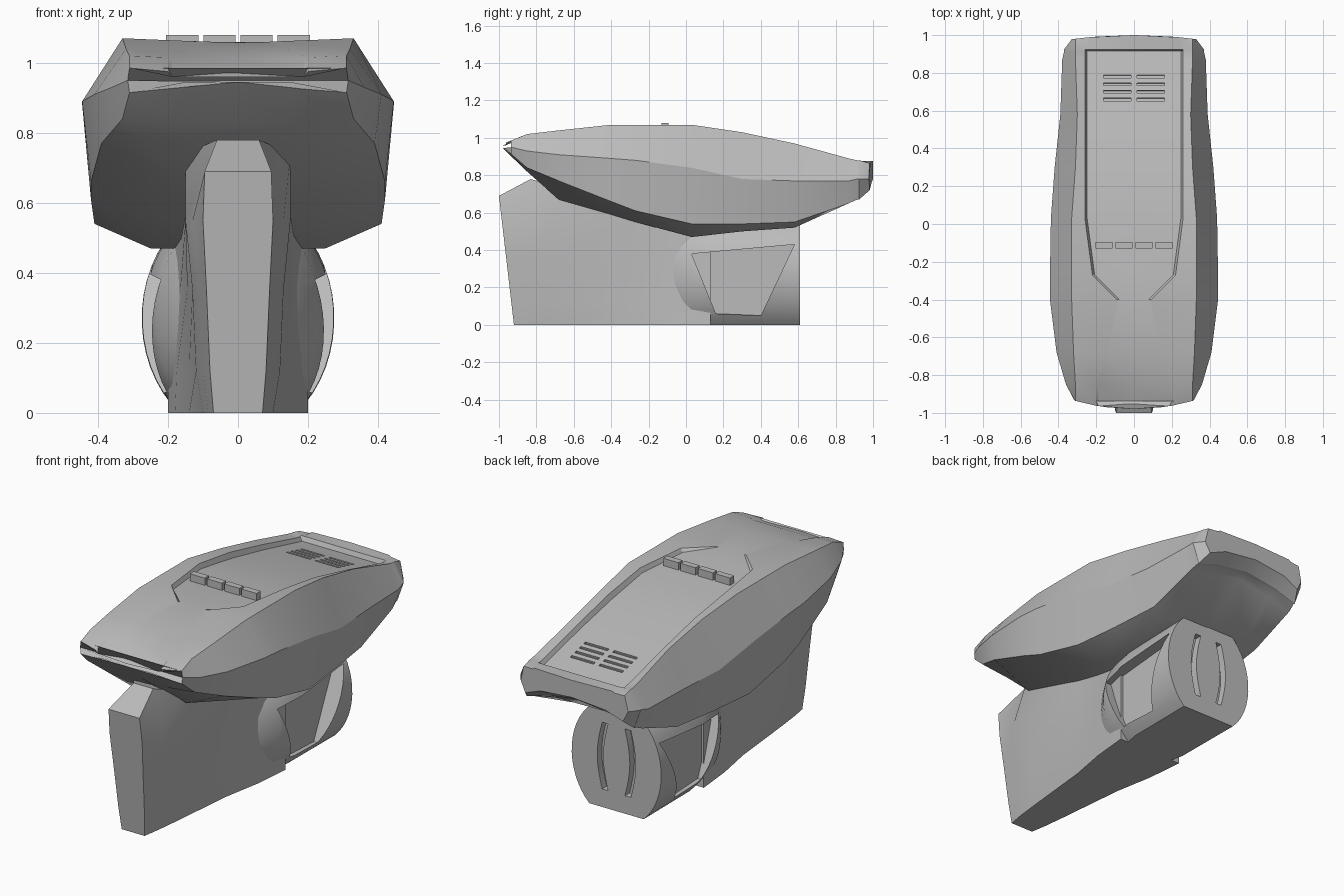
import bpy, bmesh, math
from mathutils import Matrix

cube = bpy.data.objects.get("Cube")
if cube:
    bpy.data.objects.remove(cube, do_unlink=True)

grey = bpy.data.materials.new("hull grey")
grey.use_nodes = True
colour = (0.5, 0.5, 0.5, 1)
grey.diffuse_color = colour
grey.node_tree.nodes["Principled BSDF"].inputs["Base Color"].default_value = colour


def finish(name, bm):
    """Turn a bmesh into a named object in the scene."""
    bmesh.ops.recalc_face_normals(bm, faces=bm.faces)
    mesh = bpy.data.meshes.new(name)
    bm.to_mesh(mesh)
    bm.free()
    mesh.materials.append(grey)
    obj = bpy.data.objects.new(name, mesh)
    bpy.context.collection.objects.link(obj)
    return obj


def loft(name, halves):
    """Skin mirrored half sections, each running bottom centre to top centre."""
    bm = bmesh.new()
    rings = []
    for half in halves:
        mirrored = [(-x, y, z) for x, y, z in half[-2:0:-1]]
        rings.append([bm.verts.new(p) for p in half + mirrored])
    for a, b in zip(rings, rings[1:]):
        count = len(a)
        for i in range(count):
            j = (i + 1) % count
            bm.faces.new((a[i], a[j], b[j], b[i]))
    bm.faces.new(rings[0])
    bm.faces.new(rings[-1])
    return finish(name, bm)


def add_prism(bm, start, offset):
    """Add a solid made by moving a polygon along an offset."""
    end = [tuple(c + d for c, d in zip(p, offset)) for p in start]
    a = [bm.verts.new(p) for p in start]
    b = [bm.verts.new(p) for p in end]
    bm.faces.new(a)
    bm.faces.new(b)
    for i in range(len(a)):
        j = (i + 1) % len(a)
        bm.faces.new((a[i], a[j], b[j], b[i]))


def add_box(bm, centre, size, tilt=0):
    matrix = (Matrix.Translation(centre) @ Matrix.Rotation(tilt, 4, "X")
              @ Matrix.Diagonal((*size, 1)))
    bmesh.ops.create_cube(bm, size=1, matrix=matrix)


def cut(target, bm):
    """Carve a helper solid out of the target, then remove the helper."""
    cutter = finish("cutter", bm)
    cutter.hide_render = True
    mod = target.modifiers.new("cut", "BOOLEAN")
    mod.operation = "DIFFERENCE"
    mod.solver = "EXACT"
    mod.object = cutter
    bpy.context.view_layer.objects.active = target
    bpy.ops.object.modifier_apply(modifier=mod.name)
    bpy.data.objects.remove(cutter, do_unlink=True)


def smooth(obj, degrees):
    bpy.ops.object.select_all(action="DESELECT")
    obj.select_set(True)
    bpy.context.view_layer.objects.active = obj
    bpy.ops.object.shade_smooth_by_angle(angle=math.radians(degrees))


# Upper pod: belly height, inner belly, lower edge, flank, shoulder, rim, deck height
def pod_section(y, belly, inner, lower, flank, shoulder, rim, deck, bow=0):
    points = [(0, belly), inner, lower, flank, shoulder, rim,
              (rim[0] - .012, deck), (0, deck)]
    return [(x, y + bow * x * x, z) for x, z in points]


front_half = [
    pod_section(-.98, .945, (.15, .945), (.31, .915), (.315, .95), (.31, .985), (.2, .975), .96, .45),
    pod_section(-.85, .83, (.15, .82), (.33, .84), (.36, .93), (.31, 1.02), (.2, 1.015), 1.01),
    pod_section(-.68, .7, (.16, .67), (.39, .77), (.41, .91), (.32, 1.04), (.15, 1.04), 1.04),
    pod_section(-.4, .6, (.15, .59), (.42, .66), (.445, .89), (.33, 1.07), (.09, 1.06), 1.06),
    pod_section(-.27, .56, (.15, .55), (.42, .61), (.445, .88), (.33, 1.07), (.22, 1.065), 1.045),
]
rear_half = [
    pod_section(.03, .47, (.25, .47), (.41, .54), (.44, .84), (.33, 1.07), (.26, 1.06), 1.035),
    pod_section(.3, .5, (.25, .5), (.38, .54), (.42, .78), (.31, 1.03), (.26, 1.02), .99),
    pod_section(.58, .52, (.25, .52), (.35, .55), (.39, .77), (.3, .97), (.26, .955), .93),
    pod_section(.87, .72, (.2, .68), (.34, .65), (.38, .77), (.31, .89), (.26, .88), .86),
    pod_section(.915, .74, (.2, .71), (.33, .67), (.37, .78), (.31, .88), (.26, .872), .85),
    pod_section(.925, .74, (.2, .71), (.33, .67), (.37, .78), (.31, .88), (.26, .875), .875),
    pod_section(1, .78, (.2, .76), (.3, .72), (.33, .78), (.31, .865), (.25, .867), .875, -.2),
]
pod = loft("upper_pod", front_half + rear_half)

# Vent slots sunk into the rear of the deck
slope = (.86 - .93) / (.87 - .58)
vents = bmesh.new()
for side in (-1, 1):
    for row in range(4):
        y = .66 + .04 * row
        z = .93 + slope * (y - .58)
        add_box(vents, (side * .088, y, z), (.145, .016, .024), math.atan(slope))
cut(pod, vents)
smooth(pod, 32)

# Row of raised blocks at the front of the deck
blocks = bmesh.new()
for i in range(4):
    add_box(blocks, ((i - 1.5) * .106, -.112, 1.055), (.092, .036, .05))
finish("deck_blocks", blocks)


# Keel fin: half widths at rising heights
def keel_section(y, top, widths, rake=0):
    heights = (0, .12, .35, .55, top)
    points = [(0, 0)] + list(zip(widths, heights)) + [(0, top)]
    return [(x, y - rake * z, z) for x, z in points]


keel = loft("keel_fin", [
    keel_section(-.92, .69, (.07, .08, .09, .1, .095), .116),
    keel_section(-.83, .78, (.085, .1, .11, .13, .06)),
    keel_section(-.7, .74, (.1, .12, .13, .15, .15)),
    keel_section(-.3, .65, (.14, .14, .145, .15, .15)),
    keel_section(-.08, .6, (.18, .175, .165, .16, .16)),
    keel_section(.13, .58, (.2, .2, .2, .2, .2)),
])
smooth(keel, 32)


# Rear engine: an upright oval barrel with a flat base
def oval_section(y, width, height, middle=.27, steps=20):
    start = math.acos(min(1, middle / height))
    half = [(0, y, 0)]
    for i in range(steps):
        a = start + (math.pi - start) * i / steps
        half.append((width * math.sin(a), y, middle - height * math.cos(a)))
    return half + [(0, y, middle + height)]


engine = loft("rear_engine", [
    oval_section(-.1, .15, .29),
    oval_section(.03, .235, .32),
    oval_section(.2, .27, .34),
    oval_section(.61, .275, .34),
])

# Recessed side panels
panels = bmesh.new()
outline = [(.03, .38), (.58, .43), (.4, .05), (.16, .06)]
for side in (-1, 1):
    add_prism(panels, [(side * .185, y, z) for y, z in outline], (side * .3, 0, 0))
cut(engine, panels)

# Curved upright slots in the rear face
slots = bmesh.new()
for side in (-1, 1):
    edges = []
    for half_width in (-.018, .018):
        edges.append([(side * (.07 + .03 * math.sin(math.pi * i / 8) + half_width),
                       .57, .1 + .37 * i / 8) for i in range(9)])
    add_prism(slots, edges[0] + edges[1][::-1], (0, .2, 0))
cut(engine, slots)
smooth(engine, 32)
